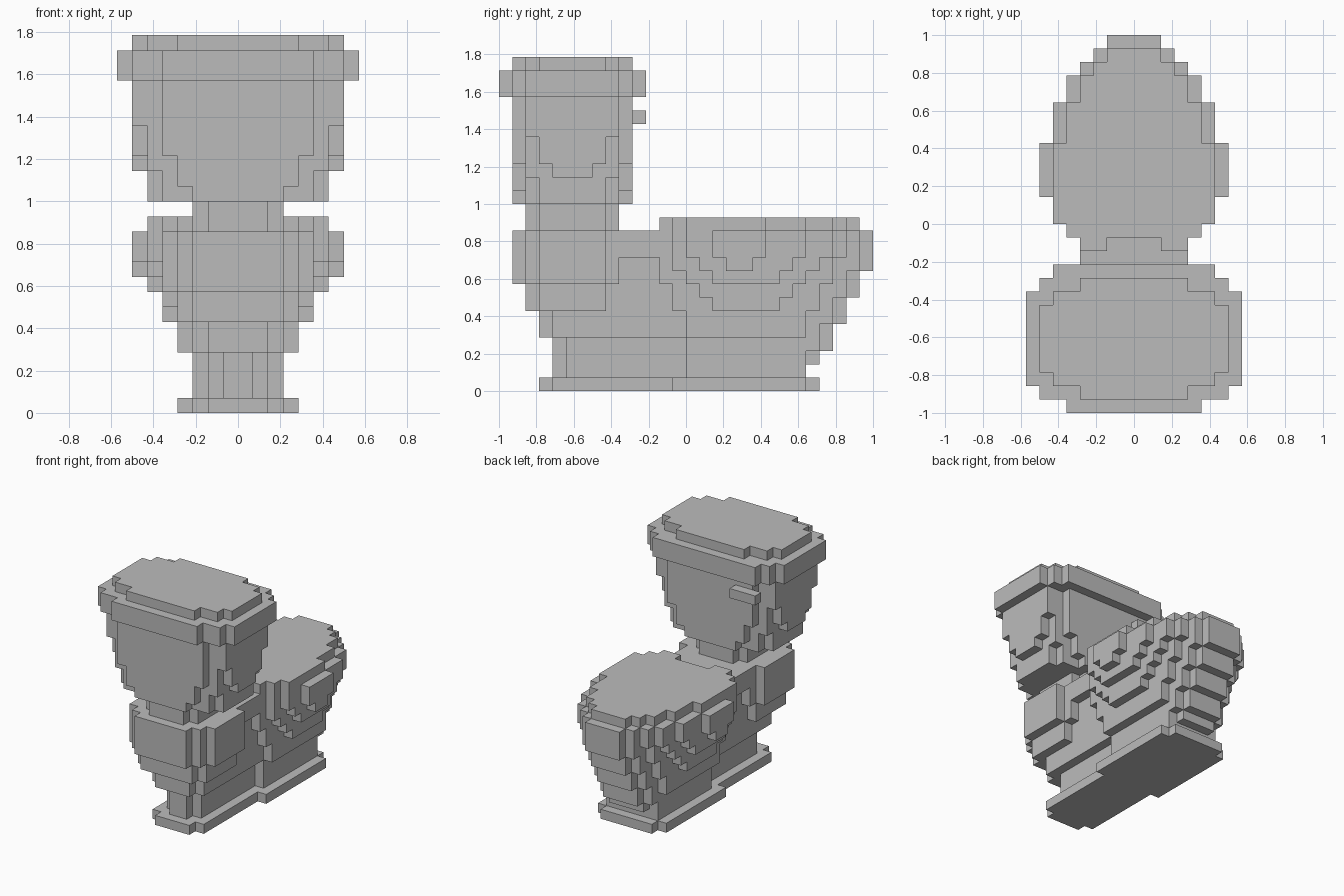
import bpy
import bmesh
from mathutils import Vector

old_cube = bpy.data.objects.get("Cube")
if old_cube:
    bpy.data.objects.remove(old_cube, do_unlink=True)

UNIT = 1 / 14  # edge length of one block

grey = bpy.data.materials.new("ceramic_grey")
grey.use_nodes = True
colour = (0.5, 0.5, 0.5, 1)
grey.diffuse_color = colour
grey.node_tree.nodes["Principled BSDF"].inputs["Base Color"].default_value = colour


def block_range(x_range, y_range, z_range):
    """All block cells inside a box given in block units."""
    return {(x, y, z)
            for x in range(*x_range)
            for y in range(*y_range)
            for z in range(*z_range)}


def layer(bottom, top, *strips):
    """Symmetric layer; each strip is half width, front y and back y."""
    cells = set()
    for half, front, back in strips:
        cells |= block_range((-half, half), (front, back), (bottom, top))
    return cells


def build_blocks(name, cells):
    """Skin the outside of a set of cells and merge its flat areas."""
    mesh_data = bmesh.new()
    corners = {}

    def corner(position):
        key = tuple(position)
        if key not in corners:
            corners[key] = mesh_data.verts.new(Vector(key) * UNIT)
        return corners[key]

    for cell in sorted(cells):
        for axis in range(3):
            u, v = (axis + 1) % 3, (axis + 2) % 3
            for side in (0, 1):
                neighbour = list(cell)
                neighbour[axis] += 2 * side - 1
                if tuple(neighbour) in cells:
                    continue
                loop = []
                for du, dv in ((0, 0), (1, 0), (1, 1), (0, 1)):
                    point = list(cell)
                    point[axis] += side
                    point[u] += du
                    point[v] += dv
                    loop.append(corner(point))
                mesh_data.faces.new(loop if side else loop[::-1])

    bmesh.ops.dissolve_limit(mesh_data, angle_limit=0.01,
                             verts=mesh_data.verts[:], edges=mesh_data.edges[:])
    mesh = bpy.data.meshes.new(name)
    mesh_data.to_mesh(mesh)
    mesh_data.free()
    mesh.materials.append(grey)
    part = bpy.data.objects.new(name, mesh)
    bpy.context.collection.objects.link(part)
    return part


# Floor plinth
build_blocks("plinth", layer(0, 1, (2, -11, -10), (3, -10, 10), (4, -1, 9)))

# Pedestal foot and spine running the full depth
pedestal = layer(1, 4, (1, -10, -9), (2, -9, 0), (3, 0, 9))
pedestal |= layer(4, 6, (2, -11, -10), (3, -10, 0), (4, 0, 9))
pedestal |= layer(6, 12, (3, -11, 9))
pedestal |= layer(10, 12, (4, -6, 0))

# Shelf block that carries the tank
pedestal |= layer(6, 8, (3, -12, -11), (4, -11, -6))
pedestal |= layer(8, 12, (3, -13, -12), (4, -12, -5), (5, -11, -6))

# Stepped bowl, flaring out towards the rim
bowl_steps = [
    layer(2, 3, (2, 0, 10)),
    layer(3, 5, (2, 0, 11), (3, 0, 10)),
    layer(5, 6, (2, 0, 12), (3, 0, 11)),
    layer(6, 7, (2, 0, 12), (3, 0, 11), (4, -1, 10), (5, 2, 7)),
    layer(7, 8, (2, 0, 13), (3, 0, 12), (4, -1, 10), (5, 1, 8)),
    layer(8, 9, (2, 0, 13), (3, 0, 12), (4, -2, 11), (5, 0, 9), (6, 2, 7)),
    layer(9, 10, (2, 0, 14), (3, 0, 13), (4, -2, 11), (5, -1, 10),
          (6, 1, 8), (7, 3, 5)),
    layer(10, 12, (2, 0, 14), (3, 0, 13), (4, -2, 12), (5, -1, 11),
          (6, 0, 9), (7, 2, 6)),
]
build_blocks("pedestal_and_bowl", pedestal.union(*bowl_steps))

# Seat cover with two hinge lugs
seat = layer(12, 13, (2, -1, 13), (3, -1, 12), (4, -2, 11), (5, -1, 9), (6, 0, 6))
seat -= layer(12, 13, (2, -2, -1))
build_blocks("seat_cover", seat)

# Neck between shelf and tank
build_blocks("tank_neck", layer(12, 14, (2, -12, -5), (3, -11, -6)))

# Tank, tapering in steps towards the neck
tank_steps = [
    layer(14, 15, (3, -13, -4), (5, -12, -5), (6, -11, -6)),
    layer(15, 16, (4, -13, -4), (5, -12, -5), (6, -11, -6)),
    layer(16, 17, (4, -13, -4), (6, -12, -5), (7, -10, -7)),
    layer(17, 19, (5, -13, -4), (6, -12, -5), (7, -11, -6)),
    layer(19, 22, (5, -13, -4), (7, -12, -5)),
]
build_blocks("tank", set().union(*tank_steps))

# Tank lid with a smaller raised top
lid = layer(22, 24, (5, -14, -3), (6, -13, -3), (7, -13, -4), (8, -12, -5))
lid |= layer(24, 25, (4, -13, -4), (6, -12, -5), (7, -11, -6))
build_blocks("tank_lid", lid)

# Flush handle on one side of the tank wall
build_blocks("flush_handle", block_range((-6, -3), (-4, -3), (20, 21)))
